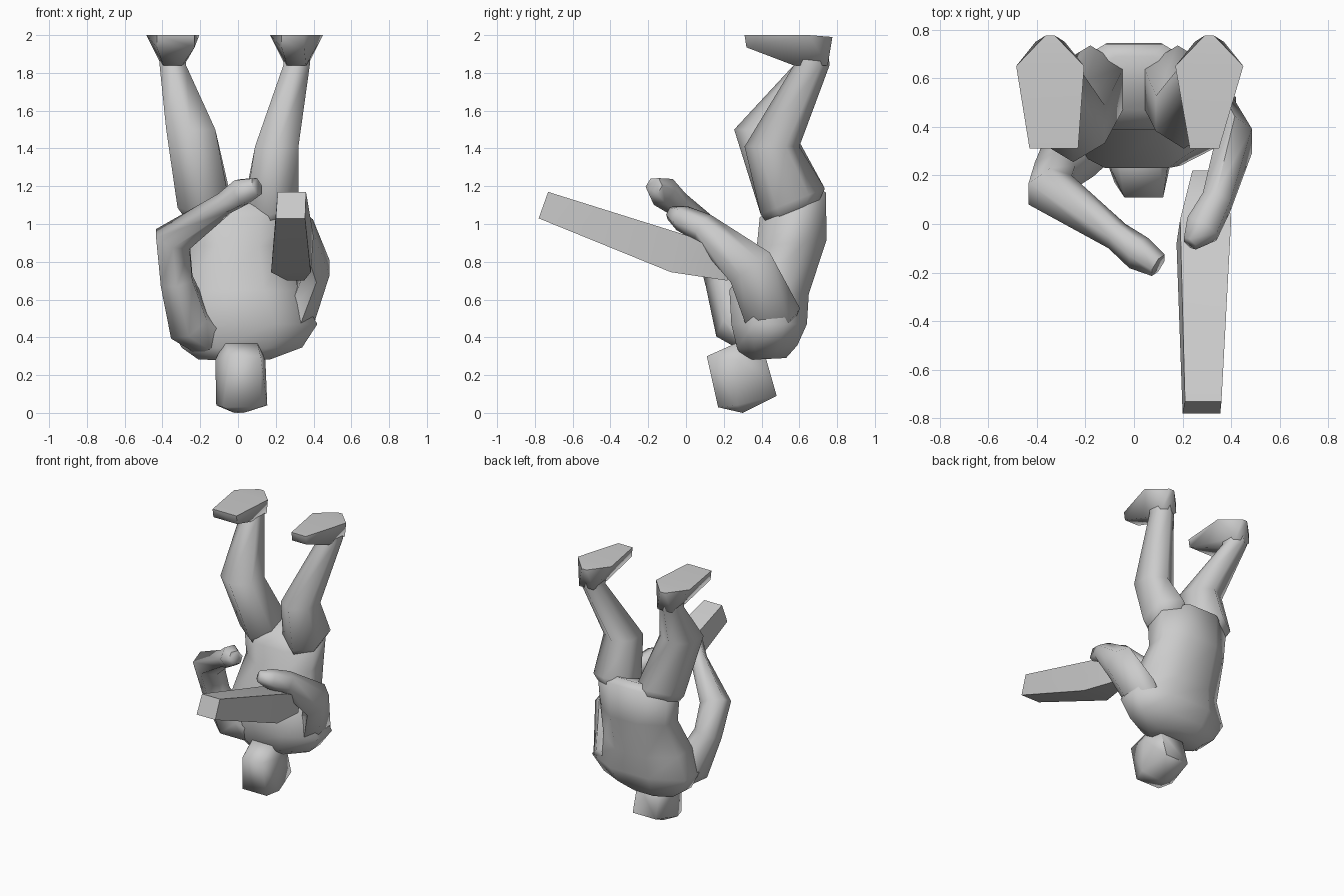
import bpy, bmesh, math
from mathutils import Vector


def finish(name, bm, angle=75):
    bmesh.ops.recalc_face_normals(bm, faces=bm.faces)
    me = bpy.data.meshes.new(name)
    bm.to_mesh(me)
    bm.free()
    ob = bpy.data.objects.new(name, me)
    bpy.context.collection.objects.link(ob)
    bpy.ops.object.select_all(action='DESELECT')
    bpy.context.view_layer.objects.active = ob
    ob.select_set(True)
    bpy.ops.object.shade_smooth_by_angle(angle=math.radians(angle))
    return ob


def loft(name, secs, n=6):
    """Sections (x, y, z, half width, half depth[, slope of ring along y])."""
    bm = bmesh.new()
    c = [Vector(s[:3]) for s in secs]
    ku = 1 / math.cos(math.pi / n)
    kv = ku if n == 8 else 1
    rings = []
    for i, s in enumerate(secs):
        if len(s) == 6:
            u, v = Vector((1, 0, 0)), Vector((0, 1, s[5]))
        else:
            t = Vector()
            if i > 0:
                t += (c[i] - c[i - 1]).normalized()
            if i < len(c) - 1:
                t += (c[i + 1] - c[i]).normalized()
            t.normalize()
            v = t.cross(Vector((1, 0, 0))).normalized()
            u = v.cross(t).normalized()
        ring = []
        for j in range(n):
            a = 2 * math.pi * (j + 0.5) / n
            ring.append(bm.verts.new(c[i] + u * s[3] * ku * math.cos(a) + v * s[4] * kv * math.sin(a)))
        rings.append(ring)
    for r, q in zip(rings, rings[1:]):
        for j in range(n):
            bm.faces.new((r[j], r[(j + 1) % n], q[(j + 1) % n], q[j]))
    bm.faces.new(rings[0])
    bm.faces.new(rings[-1])
    return finish(name, bm)


def hull(name, pts, angle=75):
    bm = bmesh.new()
    for p in pts:
        bm.verts.new(p)
    bmesh.ops.convex_hull(bm, input=bm.verts)
    loose = [v for v in bm.verts if not v.link_faces]
    bmesh.ops.delete(bm, geom=loose, context='VERTS')
    return finish(name, bm, angle)


def spans(rows):
    """Rows (x0, x1, y, z) give two points each."""
    return [(x, y, z) for x0, x1, y, z in rows for x in (x0, x1)]


# head, upside down on the ground
hull("head", spans([
    (-0.04, 0.12, 0.11, 0.30), (-0.08, 0.12, 0.17, 0.03), (-0.02, 0.03, 0.30, 0.0),
    (-0.115, 0.155, 0.27, 0.04), (-0.12, 0.145, 0.28, 0.28), (-0.07, 0.10, 0.29, 0.38),
    (-0.08, 0.11, 0.48, 0.09), (-0.08, 0.11, 0.42, 0.30)]))

# torso from neck up to the hips
loft("torso", [
    (-0.02, 0.42, 0.285, 0.19, 0.11, 0.05),
    (0.02, 0.43, 0.35, 0.32, 0.16, 0.05),
    (0.03, 0.44, 0.47, 0.39, 0.20, 0.0),
    (0.01, 0.44, 0.64, 0.31, 0.21, -0.05),
    (0.0, 0.56, 0.90, 0.27, 0.185, 0.1),
    (0.0, 0.565, 1.10, 0.29, 0.175, 0.38),
    (0.0, 0.58, 1.16, 0.18, 0.11, 0.38)], 8)

# legs and feet, raised
for side, hx, knee, ax, toes in (
        ("left", -0.18, (-0.25, 0.41, 1.50, 0.13, 0.155, 0.0), -0.345, (-0.43, -0.23)),
        ("right", 0.18, (0.205, 0.455, 1.41, 0.115, 0.145, 0.0), 0.31, (0.23, 0.35))):
    loft(side + "_leg", [
        (hx * 0.9, 0.565, 1.03, 0.10, 0.12, 0.4),
        (hx, 0.565, 1.12, 0.14, 0.17, 0.4),
        knee,
        (ax, 0.665, 1.84, 0.07, 0.095, 0.0),
        (ax, 0.665, 1.90, 0.07, 0.09, 0.0)])
    hull(side + "_foot", spans([
        (ax - 0.14, ax + 0.14, 0.65, 2.0), (ax - 0.02, ax + 0.02, 0.775, 1.99),
        (*toes, 0.31, 2.0), (*toes, 0.32, 1.935),
        (ax - 0.05, ax + 0.05, 0.57, 1.84), (ax - 0.06, ax + 0.06, 0.75, 1.84)]))

# left arm, bent across the body with its hand
loft("left_arm", [
    (-0.15, 0.36, 0.40, 0.10, 0.10),
    (-0.26, 0.29, 0.48, 0.11, 0.15),
    (-0.325, 0.20, 0.70, 0.085, 0.10),
    (-0.345, 0.14, 0.92, 0.095, 0.10),
    (-0.07, -0.05, 1.11, 0.05, 0.07),
    (0.02, -0.12, 1.17, 0.06, 0.085),
    (0.10, -0.17, 1.20, 0.045, 0.05)])

# right arm, reaching forward to the grip
loft("right_arm", [
    (0.17, 0.46, 0.42, 0.07, 0.08),
    (0.33, 0.46, 0.51, 0.08, 0.15),
    (0.415, 0.34, 0.77, 0.07, 0.13),
    (0.34, 0.09, 0.98, 0.06, 0.08),
    (0.28, -0.02, 1.03, 0.07, 0.07),
    (0.23, -0.08, 1.06, 0.03, 0.04)])

# long tapered beam held in the right hand
hull("beam", spans([
    (0.20, 0.355, -0.78, 1.03), (0.21, 0.36, -0.73, 1.17),
    (0.175, 0.385, -0.08, 0.745), (0.19, 0.40, 0.02, 0.935),
    (0.26, 0.35, 0.22, 0.70), (0.24, 0.37, 0.22, 0.83)]))
